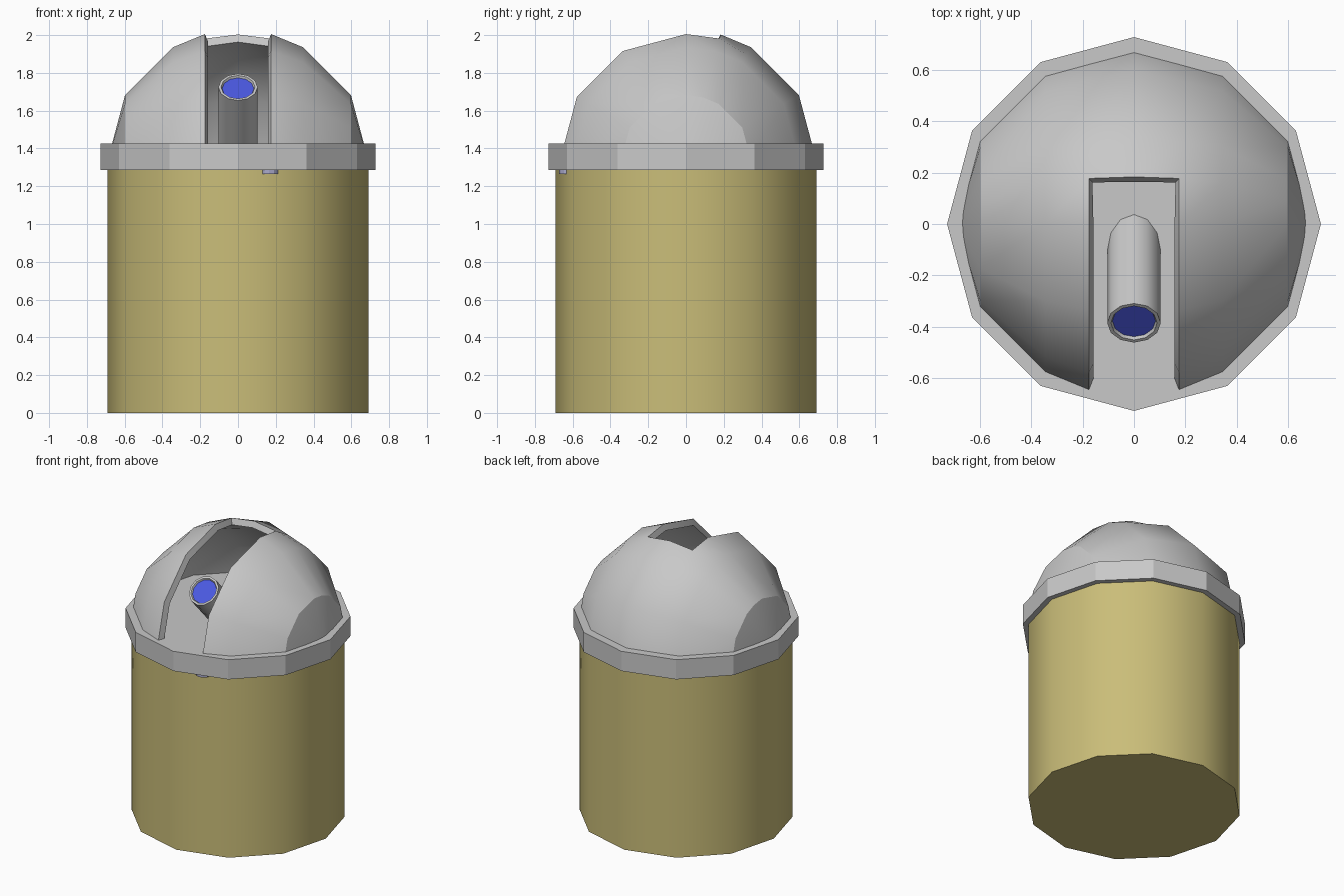
import bpy, bmesh, math
from mathutils import Vector

if "Cube" in bpy.data.objects:
    bpy.data.objects.remove(bpy.data.objects["Cube"], do_unlink=True)


def material(name, rgb):
    m = bpy.data.materials.new(name)
    m.use_nodes = True
    m.diffuse_color = (*rgb, 1)
    m.node_tree.nodes["Principled BSDF"].inputs["Base Color"].default_value = (*rgb, 1)
    return m


GREY = material("light_grey", (0.58, 0.58, 0.58))
TAN = material("tan_wall", (0.59, 0.51, 0.19))
BLUE = material("lens_blue", (0.07, 0.1, 0.75))
PALE = material("pale_blue_grey", (0.4, 0.4, 0.6))


def add_object(name, bm, mats, smooth=None):
    mesh = bpy.data.meshes.new(name)
    bm.to_mesh(mesh)
    bm.free()
    ob = bpy.data.objects.new(name, mesh)
    bpy.context.collection.objects.link(ob)
    for m in mats:
        mesh.materials.append(m)
    if smooth:
        smooth_object(ob, smooth)
    return ob


def select(ob):
    bpy.ops.object.select_all(action='DESELECT')
    ob.select_set(True)
    bpy.context.view_layer.objects.active = ob


def smooth_object(ob, degrees):
    select(ob)
    bpy.ops.object.shade_smooth_by_angle(angle=math.radians(degrees))


def drum(name, radius, z0, z1, mat, smooth=None, x=0, y=0):
    bm = bmesh.new()
    bmesh.ops.create_cone(bm, cap_ends=True, segments=12, radius1=radius,
                          radius2=radius, depth=z1 - z0)
    bmesh.ops.translate(bm, verts=bm.verts, vec=(x, y, (z0 + z1) / 2))
    return add_object(name, bm, [mat], smooth)


# Wall, dome ring with floor, and a small lamp under the ring
drum("round_wall", 0.69, 0, 1.29, TAN, 35)
drum("dome_ring", 0.727, 1.285, 1.425, GREY)
drum("under_ring_lamp", 0.05, 1.265, 1.29, PALE, x=0.165, y=-0.622)

# Dome shell: sphere with sideways poles, leaving a slit open at the front
R, CENTRE, SLIT = 0.69, 1.338, 0.175
ring_x = [R, 0.598, 0.345, SLIT, 0]
ring_x += [-x for x in reversed(ring_x[:-1])]
angles = [0, 30, 60, 74.6, 90, 120, 150, 180]
bm = bmesh.new()
grid = []
for x in ring_x:
    row = []
    for a in angles:
        r = math.sqrt(max(R * R - x * x, 0))
        if abs(x) == SLIT and a <= 60:
            r = 0.644
        t = math.radians(a)
        row.append(bm.verts.new((x, r * math.cos(t), CENTRE + r * math.sin(t))))
    grid.append(row)
for i in range(len(ring_x) - 1):
    in_slit = max(abs(ring_x[i]), abs(ring_x[i + 1])) <= SLIT
    for j in range(len(angles) - 1):
        if not (in_slit and angles[j] > 70):
            bm.faces.new((grid[i][j], grid[i][j + 1], grid[i + 1][j + 1], grid[i + 1][j]))
bmesh.ops.remove_doubles(bm, verts=bm.verts, dist=0.001)
bmesh.ops.delete(bm, geom=[v for v in bm.verts if not v.link_faces], context='VERTS')
bmesh.ops.recalc_face_normals(bm, faces=bm.faces)
top = max(bm.faces, key=lambda f: f.calc_center_median().z)
if top.normal.z < 0:
    bmesh.ops.reverse_faces(bm, faces=bm.faces)
dome = add_object("dome", bm, [GREY])
shell = dome.modifiers.new("shell", 'SOLIDIFY')
shell.thickness = 0.045
shell.offset = -1
select(dome)
bpy.ops.object.modifier_apply(modifier="shell")
smooth_object(dome, 35)
# Crisp edge around both side caps
for e in dome.data.edges:
    if all(abs(abs(dome.data.vertices[v].co.x) - 0.598) < 0.002 for v in e.vertices):
        e.use_edge_sharp = True

# Telescope: tilted tube with a recessed lens
axis = Vector((0, -0.68, 0.73)).normalized()
length = 0.56
bm = bmesh.new()
bmesh.ops.create_cone(bm, cap_ends=True, segments=12, radius1=0.104,
                      radius2=0.104, depth=length)
lens = max(bm.faces, key=lambda f: f.calc_center_median().z)
bmesh.ops.inset_region(bm, faces=[lens], thickness=0.014)
bmesh.ops.inset_region(bm, faces=[lens], thickness=0.006, depth=-0.012)
lens.material_index = 1
bmesh.ops.translate(bm, verts=bm.verts, vec=(0, 0, -length / 2))
telescope = add_object("telescope", bm, [GREY, BLUE], 35)
telescope.rotation_mode = 'QUATERNION'
telescope.rotation_quaternion = Vector((0, 0, 1)).rotation_difference(axis)
telescope.location = (0, -0.385, 1.725)
